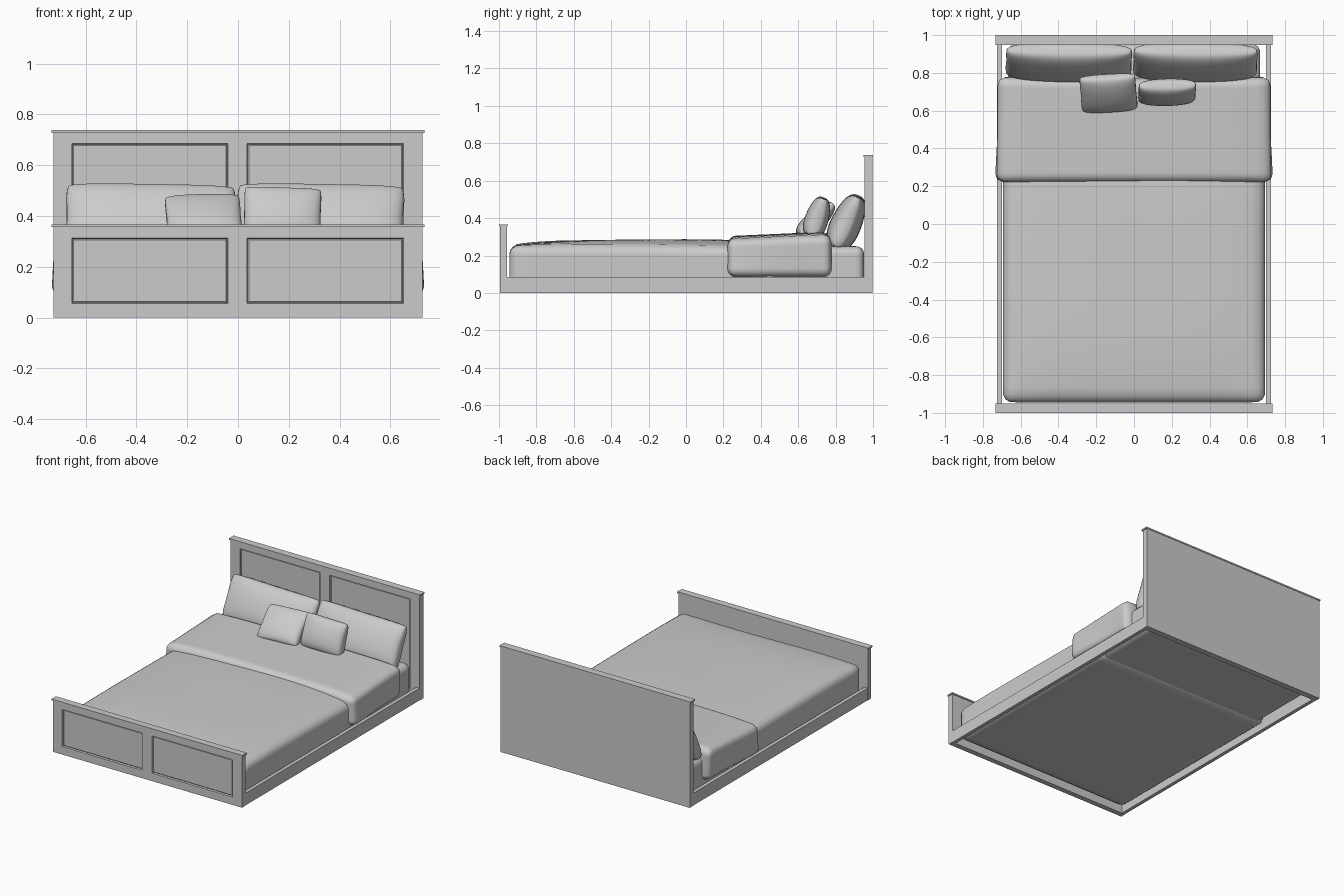
import bpy, bmesh, math
from mathutils import Vector, Matrix

if "Cube" in bpy.data.objects:
    bpy.data.objects.remove(bpy.data.objects["Cube"])

grey = bpy.data.materials.new("plain_grey")
grey.use_nodes = True
COLOR = (0.6, 0.6, 0.6, 1)
grey.diffuse_color = COLOR
grey.node_tree.nodes["Principled BSDF"].inputs["Base Color"].default_value = COLOR


def finish(bm, name, smooth=False):
    bmesh.ops.recalc_face_normals(bm, faces=bm.faces)
    for f in bm.faces:
        f.smooth = smooth
    mesh = bpy.data.meshes.new(name)
    bm.to_mesh(mesh)
    bm.free()
    mesh.materials.append(grey)
    ob = bpy.data.objects.new(name, mesh)
    bpy.context.collection.objects.link(ob)
    return ob


def cube(lo, hi):
    lo, hi = Vector(lo), Vector(hi)
    bm = bmesh.new()
    bmesh.ops.create_cube(bm, size=1)
    for v in bm.verts:
        v.co = Vector(a + (b - a) * (c + 0.5) for a, b, c in zip(lo, hi, v.co))
    return bm


def box(name, lo, hi):
    return finish(cube(lo, hi), name)


def panel_board(name, front, back, height, margin):
    """Board with two recessed panels in its front face."""
    xs = [-0.727, -0.655, -0.04, 0.035, 0.652, 0.727]
    zs = [0, 0.055, height - margin, height]
    bm = bmesh.new()
    grid = [[bm.verts.new((x, front, z)) for x in xs] for z in zs]
    panels = []
    for j in range(len(zs) - 1):
        for i in range(len(xs) - 1):
            f = bm.faces.new((grid[j][i], grid[j][i + 1], grid[j + 1][i + 1], grid[j + 1][i]))
            if j == 1 and i in (1, 3):
                panels.append(f)
    # back and edges
    rim = [e for e in bm.edges if e.is_boundary]
    ext = bmesh.ops.extrude_edge_only(bm, edges=rim)["geom"]
    bmesh.ops.translate(bm, verts=[g for g in ext if isinstance(g, bmesh.types.BMVert)],
                        vec=(0, back - front, 0))
    bmesh.ops.holes_fill(bm, edges=[e for e in bm.edges if e.is_boundary], sides=0)
    bmesh.ops.recalc_face_normals(bm, faces=bm.faces)
    # stepped moulding, then the sunken panel
    bmesh.ops.inset_individual(bm, faces=panels, thickness=0.004, depth=-0.012)
    bmesh.ops.inset_individual(bm, faces=panels, thickness=0.007, depth=0.004)
    return finish(bm, name)


def soft_box(name, lo, hi, r, shape=None, cuts=36):
    """Rounded cushion-like block; shape(p, u, v, w) bends it afterwards."""
    bm = cube(lo, hi)
    bmesh.ops.subdivide_edges(bm, edges=bm.edges[:], cuts=cuts, use_grid_fill=True)
    lo, hi = Vector(lo), Vector(hi)
    mid, half = (lo + hi) / 2, (hi - lo) / 2
    for v in bm.verts:
        core = Vector(min(max(c, a + r), b - r) for c, a, b in zip(v.co, lo, hi))
        d = v.co - core
        if d.length > 1e-6:
            v.co = core + d.normalized() * r
        if shape:
            v.co = shape(v.co.copy(), *((v.co[k] - mid[k]) / half[k] for k in range(3)))
    return finish(bm, name, True)


def pillow(name, center, size, tilt, turn=0, roll=0, n=24):
    """Puffed cushion: half width, half height, half thickness."""
    bm = bmesh.new()
    for side in (1, -1):
        new = bmesh.ops.create_grid(bm, x_segments=n, y_segments=n, size=1)["verts"]
        for v in new:
            a, b = v.co.x * math.pi / 2, v.co.y * math.pi / 2
            u, w = math.sin(a), math.sin(b)
            puff = max(math.cos(a) * math.cos(b), 0) ** 0.6
            # edges bow inwards, corners round off
            pinch = 1 - 0.06 * (u * w) ** 4
            x = u * (1 - 0.04 * (1 - w * w) * u * u) * pinch
            y = w * (1 - 0.03 * (1 - u * u) * w * w) * pinch
            sag = 1 - 0.15 * w
            v.co = (x * size[0], y * size[1], side * puff * size[2] * sag)
    bmesh.ops.remove_doubles(bm, verts=bm.verts, dist=1e-5)
    rot = [Matrix.Rotation(math.radians(d), 4, ax)
           for d, ax in ((turn, "Z"), (tilt, "X"), (roll, "Z"))]
    bm.transform(Matrix.Translation(center) @ rot[0] @ rot[1] @ rot[2])
    return finish(bm, name, True)


# Bed frame
panel_board("headboard", 0.955, 0.997, 0.73, 0.045)
box("headboard_cap", (-0.734, 0.948, 0.728), (0.734, 1, 0.738))
panel_board("footboard", -0.994, -0.957, 0.358, 0.045)
box("footboard_cap", (-0.734, -1, 0.357), (0.734, -0.951, 0.367))
for side, x in (("right", -0.7125), ("left", 0.7125)):
    box(side + "_rail", (x - 0.0125, -0.96, 0), (x + 0.0125, 0.96, 0.085))


# Bedding
def crown(p, u, v, w):
    if w > 0:
        p.z += w * (0.032 * (1 - u ** 4) * (1 - v ** 4) + 0.004 * math.sin(5 * p.x + 3 * p.y))
    return p


def drape(p, u, v, w):
    if w > 0:
        p.z += w * (0.018 * (1 - u ** 4) + 0.012 * v)
        p.y -= 0.012 * w * (1 - u * u) * max(v, 0)
    p.x += 0.006 * u * math.sin(7 * p.y) * (1 - w)
    return p


soft_box("mattress", (-0.668, 0.3, 0.03), (0.668, 0.953, 0.25), 0.045)
soft_box("duvet", (-0.694, -0.944, 0.02), (0.694, 0.5, 0.252), 0.05, crown)
soft_box("duvet_fold", (-0.724, 0.222, 0.085), (0.724, 0.778, 0.298), 0.045, drape)

# Pillows
pillow("right_pillow", (-0.345, 0.862, 0.383), (0.345, 0.152, 0.082), 66, 0, -1)
pillow("left_pillow", (0.325, 0.862, 0.383), (0.34, 0.152, 0.082), 66, 0, -1)
pillow("right_cushion", (-0.135, 0.695, 0.388), (0.153, 0.125, 0.055), 45, 2, 2)
pillow("left_cushion", (0.175, 0.702, 0.405), (0.157, 0.112, 0.062), 72, 2, -2)
